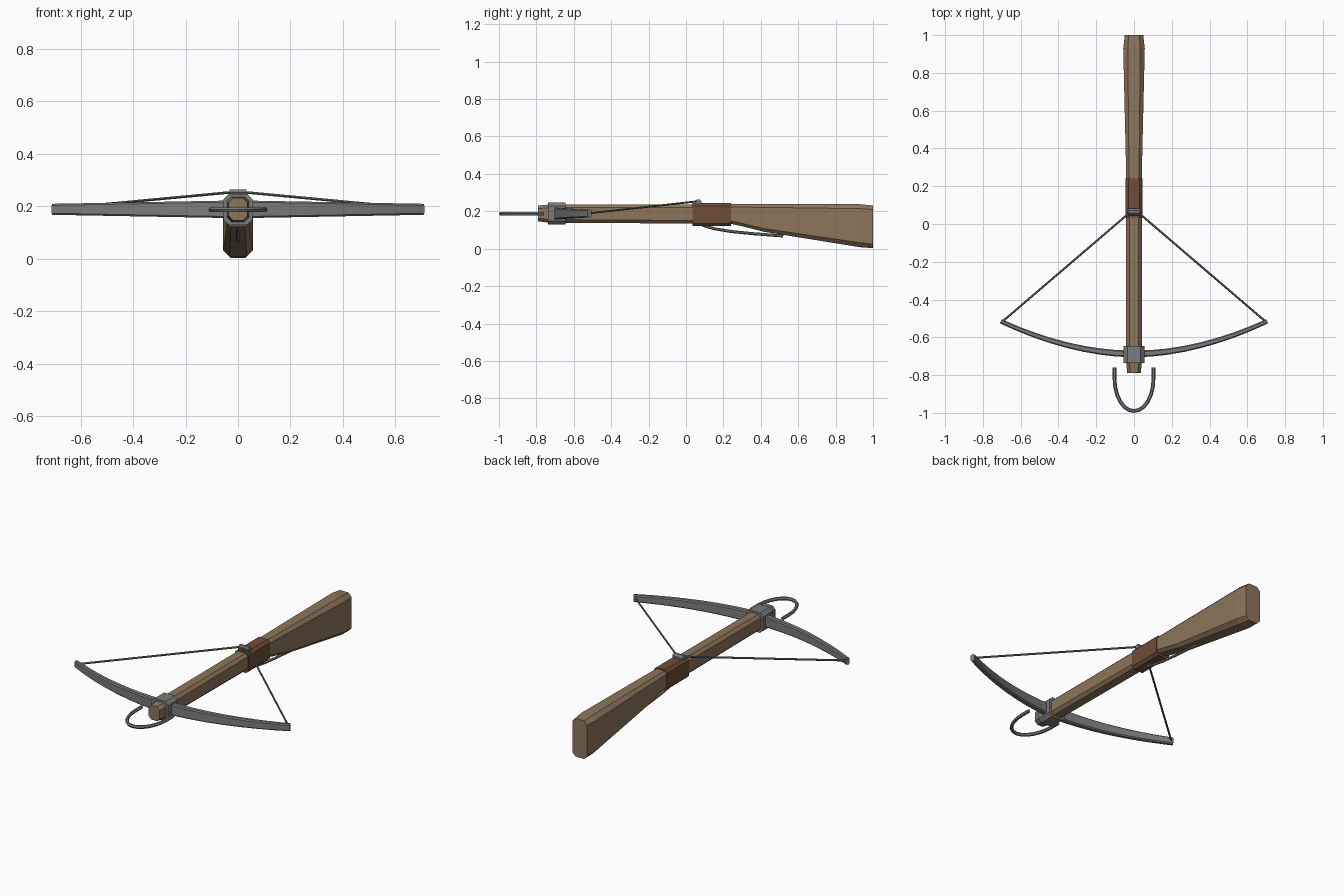
import bpy, bmesh, math
from mathutils import Vector

if "Cube" in bpy.data.objects:
    bpy.data.objects.remove(bpy.data.objects["Cube"])


def material(name, color):
    m = bpy.data.materials.new(name)
    m.diffuse_color = (*color, 1)
    m.use_nodes = True
    m.node_tree.nodes["Principled BSDF"].inputs["Base Color"].default_value = m.diffuse_color
    return m


WOOD = material("wood", (0.27, 0.18, 0.105))
LEATHER = material("dark_leather", (0.16, 0.075, 0.04))
STEEL = material("steel", (0.2, 0.2, 0.2))
CORD = material("cord", (0.16, 0.16, 0.14))


def octagon(hw, lo, hi, c):
    # chamfered rectangle, counter-clockwise
    return [(hw - c, lo), (hw, lo + c), (hw, hi - c), (hw - c, hi),
            (c - hw, hi), (-hw, hi - c), (-hw, lo + c), (c - hw, lo)]


def loft(name, rings, mat):
    # skin a list of equal-length point rings and cap both ends
    bm = bmesh.new()
    vs = [[bm.verts.new(p) for p in r] for r in rings]
    n = len(rings[0])
    for a, b in zip(vs, vs[1:]):
        for i in range(n):
            j = (i + 1) % n
            bm.faces.new((a[i], a[j], b[j], b[i]))
    bm.faces.new(vs[0])
    bm.faces.new(vs[-1])
    bmesh.ops.recalc_face_normals(bm, faces=bm.faces)
    me = bpy.data.meshes.new(name)
    bm.to_mesh(me)
    bm.free()
    me.materials.append(mat)
    ob = bpy.data.objects.new(name, me)
    bpy.context.collection.objects.link(ob)
    return ob


def along_y(name, stations, mat):
    # stations: y, half width, bottom, top, chamfer
    return loft(name, [[(x, y, z) for x, z in octagon(hw, lo, hi, c)]
                       for y, hw, lo, hi, c in stations], mat)


def tube(name, path, r, mat, sides=6):
    path = [Vector(p) for p in path]
    rings = []
    for i, p in enumerate(path):
        t = (path[min(i + 1, len(path) - 1)] - path[max(i - 1, 0)]).normalized()
        ref = Vector((1, 0, 0)) if all(abs(q.x) < 1e-6 for q in path) else Vector((0, 0, 1))
        u = (ref - t * ref.dot(t)).normalized()
        v = t.cross(u)
        rings.append([p + (u * math.cos(a) + v * math.sin(a)) * r
                      for a in (math.tau * (k + 0.5) / sides for k in range(sides))])
    return loft(name, rings, mat)


# wooden tiller and butt
along_y("stock", [(-0.79, 0.036, 0.146, 0.231, 0.017), (-0.73, 0.042, 0.139, 0.236, 0.017),
                  (0.24, 0.041, 0.133, 0.238, 0.016), (0.29, 0.042, 0.122, 0.238, 0.016),
                  (0.42, 0.045, 0.09, 0.238, 0.017), (0.93, 0.057, 0.008, 0.238, 0.024),
                  (1.0, 0.049, 0.003, 0.231, 0.021)], WOOD)

# grip sleeve and bow bracket
along_y("grip_sleeve", [(0.035, 0.044, 0.12, 0.243, 0.015),
                        (0.24, 0.044, 0.12, 0.243, 0.015)], LEATHER)
along_y("bow_bracket", [(-0.737, 0.055, 0.128, 0.247, 0.02),
                        (-0.645, 0.055, 0.128, 0.247, 0.02)], STEEL)

# curved, tapering bow limbs
rings = []
for i in range(17):
    s = i / 8 - 1
    x, y = 0.705 * s, -0.688 + 0.173 * abs(s) ** 1.9
    slope = math.copysign(0.173 * 1.9 * abs(s) ** 0.9 / 0.705, s)
    n = Vector((-slope, 1, 0)).normalized()
    hh, ht = 0.034 - 0.013 * abs(s), 0.018 - 0.006 * abs(s)
    rings.append([Vector((x, y, 0.188)) + n * a + Vector((0, 0, b))
                  for a, b in octagon(ht, -hh, hh, 0.006)])
loft("bow", rings, STEEL)

# drawn string hooked on the nut
tube("bowstring", [(-0.695, -0.515, 0.19), (-0.035, 0.05, 0.252),
                   (0.035, 0.05, 0.252), (0.695, -0.515, 0.19)], 0.0055, CORD)
tube("nut", [(-0.033, 0.065, 0.247), (0.033, 0.065, 0.247)], 0.018, STEEL, 8)

# foot stirrup
arc = [(0.103 * math.cos(a), -0.82 - 0.17 * math.sin(a), 0.187)
       for a in (math.pi * k / 12 for k in range(13))]
tube("stirrup", [(0.103, -0.76, 0.187)] + arc + [(-0.103, -0.76, 0.187)], 0.01, STEEL)

# long trigger lever under the stock
tube("trigger_lever", [(0, 0.09, 0.125), (0, 0.15, 0.107), (0, 0.24, 0.092),
                       (0, 0.36, 0.08), (0, 0.52, 0.068)], 0.008, STEEL)
